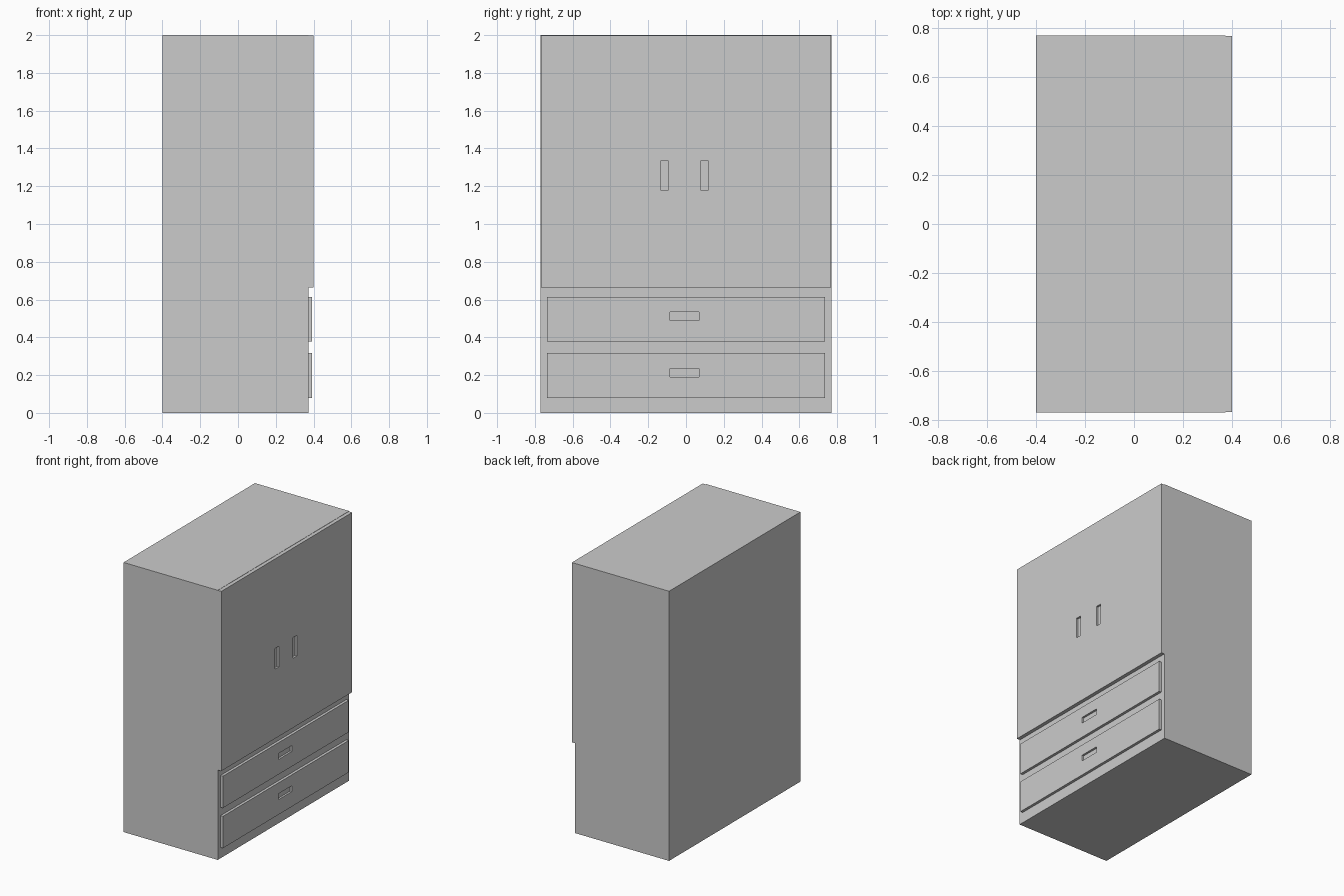
import bpy
import bmesh
from mathutils import Vector

if "Cube" in bpy.data.objects:
    bpy.data.objects.remove(bpy.data.objects["Cube"])


def box(name, lo, hi):
    lo, hi = Vector(lo), Vector(hi)
    bm = bmesh.new()
    bmesh.ops.create_cube(bm, size=1)
    for v in bm.verts:
        v.co = Vector(v.co[i] * (hi[i] - lo[i]) for i in range(3))
    mesh = bpy.data.meshes.new(name)
    bm.to_mesh(mesh)
    bm.free()
    obj = bpy.data.objects.new(name, mesh)
    obj.location = (lo + hi) / 2
    bpy.context.collection.objects.link(obj)
    return obj


def recess(panel, name, front, depth, y, z, wy, wz):
    # Cut a rectangular finger pull into the +x face of a panel
    cutter = box(name, (front - depth, y - wy / 2, z - wz / 2),
                 (front + 0.02, y + wy / 2, z + wz / 2))
    cutter.hide_render = True
    cutter.hide_viewport = True
    cutter.display_type = 'WIRE'
    mod = panel.modifiers.new(name, 'BOOLEAN')
    mod.operation = 'DIFFERENCE'
    mod.solver = 'EXACT'
    mod.object = cutter


BODY_FRONT, DOOR_FRONT, DRAWER_FRONT = 0.373, 0.4, 0.393
PULL_Y = -0.008  # finger pulls sit slightly off centre

# Cabinet body
box("cabinet_body", (-0.4, -0.77, 0), (BODY_FRONT, 0.77, 2.0))

# Upper door panel with two vertical finger pulls
door = box("door_panel", (BODY_FRONT, -0.767, 0.665), (DOOR_FRONT, 0.767, 1.998))
for side, label in ((-1, "left"), (1, "right")):
    recess(door, f"door_pull_cutter_{label}", DOOR_FRONT, 0.015,
           PULL_Y + side * 0.106, 1.257, 0.044, 0.153)

# Two drawer fronts with horizontal finger pulls
for label, z0, pull_z in (("lower", 0.08, 0.213), ("upper", 0.378, 0.511)):
    drawer = box(f"drawer_front_{label}", (BODY_FRONT, -0.737, z0),
                 (DRAWER_FRONT, 0.736, z0 + 0.236))
    recess(drawer, f"drawer_pull_cutter_{label}", DRAWER_FRONT, 0.015,
           PULL_Y, pull_z, 0.154, 0.044)
